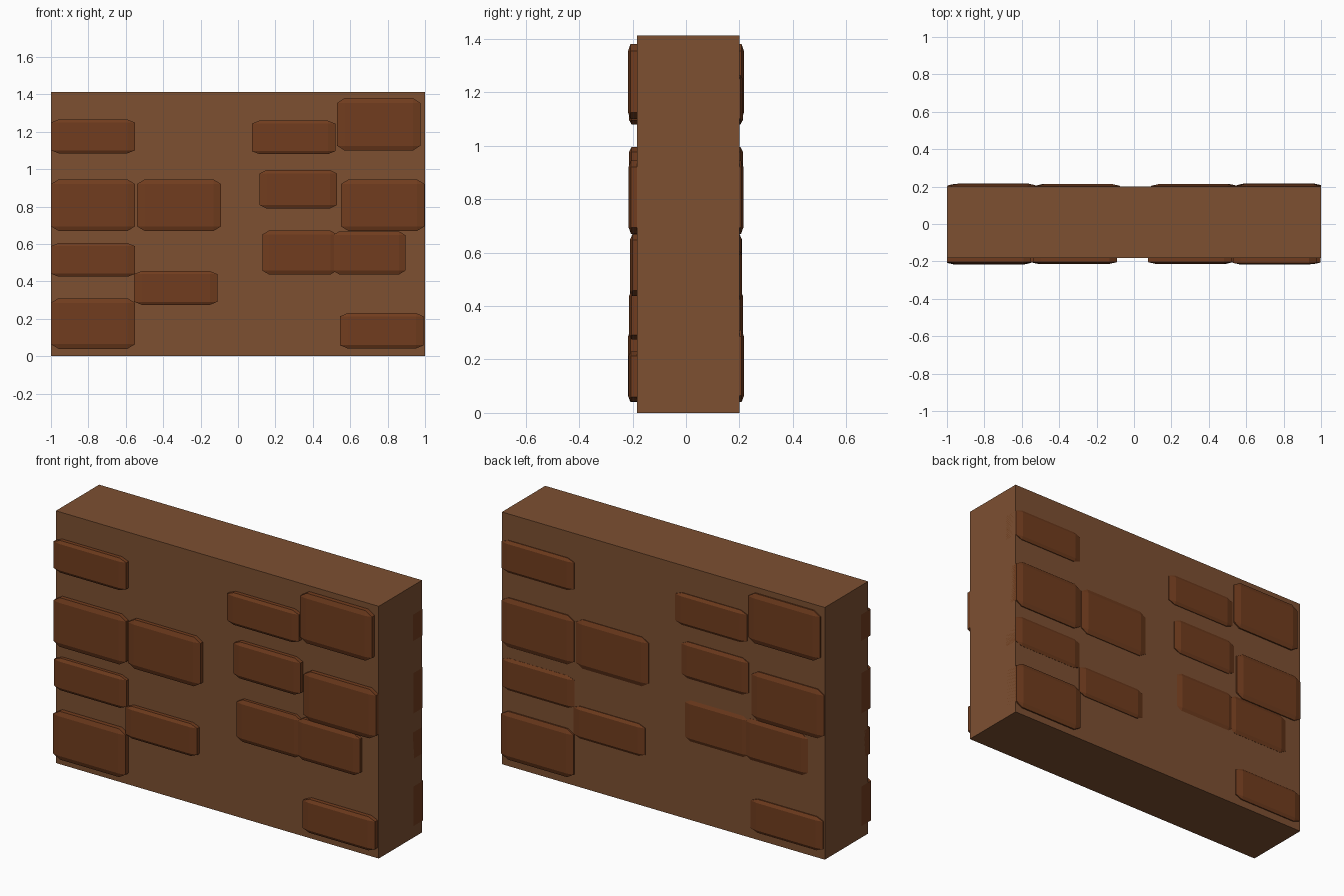
import bpy, bmesh
from mathutils import Matrix

if "Cube" in bpy.data.objects:
    bpy.data.objects.remove(bpy.data.objects["Cube"])


def material(name, rgb):
    m = bpy.data.materials.new(name)
    m.diffuse_color = (*rgb, 1)
    m.use_nodes = True
    m.node_tree.nodes["Principled BSDF"].inputs["Base Color"].default_value = m.diffuse_color
    return m


def box(name, lo, hi, mat, chamfer=0.0, turn=False):
    """Unit cube, optionally chamfered, stretched to span lo..hi."""
    bm = bmesh.new()
    bmesh.ops.create_cube(bm, size=1)
    if chamfer:
        bmesh.ops.bevel(bm, geom=bm.edges[:], offset=chamfer, segments=1,
                        affect='EDGES', profile=0.5)
    size = [b - a for a, b in zip(lo, hi)]
    mid = [(a + b) / 2 for a, b in zip(lo, hi)]
    bm.transform(Matrix.Translation(mid) @ Matrix.Diagonal((*size, 1)))
    if turn:  # half turn about z puts the piece on the back
        bm.transform(Matrix.Diagonal((-1, -1, 1, 1)))
    me = bpy.data.meshes.new(name)
    bm.to_mesh(me)
    bm.free()
    me.materials.append(mat)
    ob = bpy.data.objects.new(name, me)
    bpy.context.collection.objects.link(ob)
    return ob


wall_mat = material("wall_brown", (0.205, 0.08, 0.031))
brick_mat = material("brick_brown", (0.165, 0.046, 0.013))

# Plain wall slab
box("wall", (-1, -0.183, 0), (1, 0.2, 1.412), wall_mat)

# Raised bricks: x min, x max, z min, z max, face distance from centre
bricks = [
    (-1.0, -0.55, 1.085, 1.265, 0.213),
    (-1.0, -0.55, 0.67, 0.945, 0.215),
    (-0.54, -0.09, 0.67, 0.945, 0.213),
    (-1.0, -0.55, 0.425, 0.605, 0.210),
    (-0.555, -0.11, 0.275, 0.455, 0.213),
    (-1.0, -0.55, 0.04, 0.31, 0.217),
    (0.075, 0.52, 1.08, 1.26, 0.213),
    (0.53, 0.975, 1.10, 1.38, 0.217),
    (0.115, 0.53, 0.79, 0.995, 0.213),
    (0.55, 0.998, 0.67, 0.945, 0.215),
    (0.13, 0.53, 0.437, 0.672, 0.208),
    (0.507, 0.895, 0.437, 0.668, 0.210),
    (0.545, 0.993, 0.042, 0.23, 0.215),
]

# The same pattern on the front and, turned round, on the back
for i, (x0, x1, z0, z1, d) in enumerate(bricks, 1):
    for side in ("front", "back"):
        box(f"{side}_brick_{i}", (x0, -d, z0), (x1, -d + 0.1, z1),
            brick_mat, chamfer=0.09, turn=side == "back")
